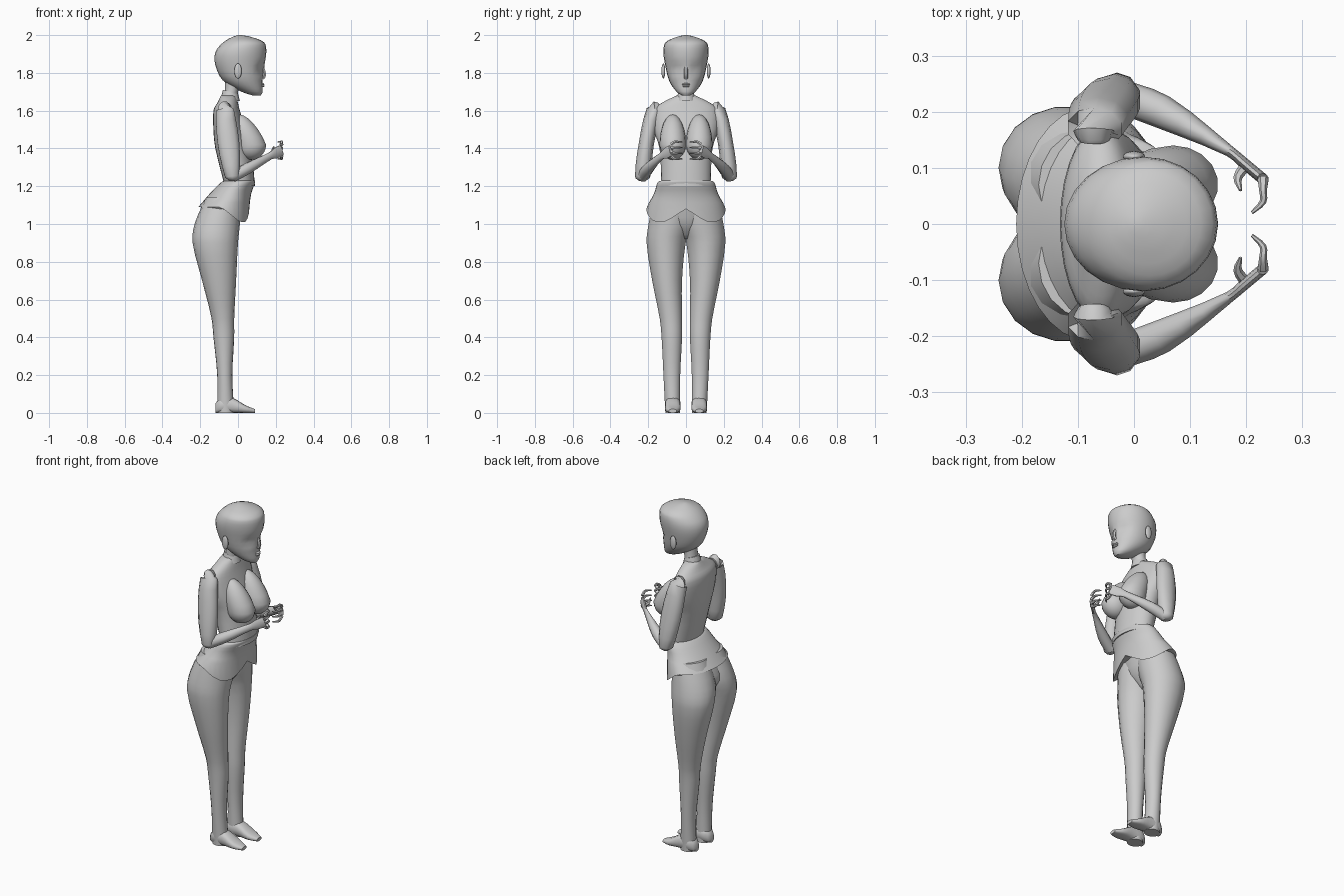
import bpy, bmesh, math
from mathutils import Vector

cube = bpy.data.objects.get("Cube")
if cube:
    bpy.data.objects.remove(cube)

clay = bpy.data.materials.new("clay_grey")
clay.use_nodes = True
grey = (.6, .6, .6, 1)
clay.diffuse_color = grey
clay.node_tree.nodes["Principled BSDF"].inputs["Base Color"].default_value = grey


def finish(name, bm):
    bmesh.ops.recalc_face_normals(bm, faces=bm.faces)
    mesh = bpy.data.meshes.new(name)
    bm.to_mesh(mesh)
    bm.free()
    mesh.materials.append(clay)
    part = bpy.data.objects.new(name, mesh)
    bpy.context.collection.objects.link(part)
    bpy.ops.object.select_all(action='DESELECT')
    part.select_set(True)
    bpy.context.view_layer.objects.active = part
    bpy.ops.object.shade_smooth_by_angle(angle=math.radians(50))


def spline(rows, steps=3):
    """Fill in extra rows on a smooth curve through the given ones."""
    rows = [Vector(row) for row in rows]
    last = len(rows) - 1
    tangents = []
    for i in range(last + 1):
        before, after = rows[max(i - 1, 0)], rows[min(i + 1, last)]
        length = (rows[i] - before).length + (after - rows[i]).length
        tangents.append((after - before) / length)
    filled = []
    for i in range(last):
        start, end = rows[i], rows[i + 1]
        span = (end - start).length
        for k in range(steps):
            t = k / steps
            ease = t * t * (3 - 2 * t)
            filled.append(start.lerp(end, ease)
                          + tangents[i] * span * t * (1 - t) ** 2
                          - tangents[i + 1] * span * t * t * (1 - t))
    return filled + [rows[last]]


def loft(name, rings, sides=16, power=2, shape=None, side=1):
    """Skin closed sections, each given as centre, half axis and half axis."""
    bm = bmesh.new()
    rows = []
    for centre, u, v in rings:
        row = []
        for i in range(sides):
            angle = math.tau * i / sides
            c, s = math.cos(angle), math.sin(angle)
            p = Vector(centre) + Vector(u) * math.copysign(abs(c) ** (2 / power), c) \
                + Vector(v) * math.copysign(abs(s) ** (2 / power), s)
            if shape:
                shape(p)
            row.append(bm.verts.new((p.x, p.y * side, p.z)))
        rows.append(row)
    for low, high in zip(rows, rows[1:]):
        for i in range(sides):
            j = (i + 1) % sides
            bm.faces.new((low[i], low[j], high[j], high[i]))
    bm.faces.new(rows[0])
    bm.faces.new(rows[-1])
    finish(name, bm)


def column(name, levels, **options):
    """Upright loft through levels of (height, back, front, inner, outer)."""
    rings = [(((back + front) / 2, (inner + outer) / 2, z),
              ((front - back) / 2, 0, 0), (0, (outer - inner) / 2, 0))
             for z, back, front, inner, outer in spline(levels)]
    loft(name, rings, **options)


def trunk(name, levels, **options):
    """Symmetric column through levels of (height, back, front, half width)."""
    column(name, [(z, back, front, -half, half) for z, back, front, half in levels],
           **options)


def limb(name, path, sides=10, side=1):
    """Tapered limb along (point, half thickness, half height)."""
    rows = spline([(*point, thick, tall) for point, thick, tall in path])
    rings = []
    for i, row in enumerate(rows):
        ahead, behind = rows[min(i + 1, len(rows) - 1)], rows[max(i - 1, 0)]
        along = (ahead - behind).to_3d().normalized()
        guide = Vector((1, 0, 0)) if abs(along.z) > .7 else Vector((0, 0, 1))
        up = (guide - along * guide.dot(along)).normalized()
        rings.append((row.to_3d(), along.cross(up) * row[3], up * row[4]))
    loft(name, rings, sides, side=side)


def ball(name, centre, size, side=1, shape=None):
    bm = bmesh.new()
    bmesh.ops.create_uvsphere(bm, u_segments=18, v_segments=12, radius=1)
    for vert in bm.verts:
        p = Vector([a * b for a, b in zip(vert.co, size)])
        if shape:
            shape(p)
        p += Vector(centre)
        vert.co = (p.x, p.y * side, p.z)
    finish(name, bm)


def clamp(value):
    return max(0, min(1, value))


# Head with shallow eye sockets
def press_eyes(p):
    distance = math.hypot(abs(p.y) - .05, p.z - 1.82)
    if p.x > .05:
        p.x -= .02 * clamp(1 - distance / .04)


trunk("head", [(1.68, .08, .12, .02), (1.7, .02, .13, .05), (1.76, -.08, .13, .09),
               (1.84, -.12, .14, .11), (1.91, -.12, .15, .12), (1.96, -.08, .14, .11),
               (1.99, -.03, .07, .05), (2, 0, .02, .01)],
      sides=24, shape=press_eyes)
limb("nose", [((.13, 0, 1.83), .01, .01), ((.14, 0, 1.79), .01, .01),
              ((.13, 0, 1.77), .01, .01)], sides=6)
for name, height in (("lower_lip", 1.73), ("upper_lip", 1.74)):
    ball(name, (.13, 0, height), (.01, .02, .006))

# Neck and tilted collar
trunk("neck", [(1.6, -.1, 0, .05), (1.7, -.07, 0, .04), (1.76, -.07, .03, .04)])
loft("collar", [((-.04, 0, z), (r, 0, -.01), (0, r, 0))
                for z, r in ((1.66, .05), (1.7, .04))])

# Fitted top
trunk("bodice", [(1.68, -.09, -.01, .05), (1.64, -.11, 0, .13), (1.6, -.13, .01, .17),
                 (1.5, -.13, .04, .17), (1.4, -.12, .07, .14), (1.2, -.07, .09, .13)],
      sides=28)


# Flared hem falling to two points in front
def drop_points(p):
    if p.z < 1.1:
        front = clamp((p.x + .09) / .1)
        p.z -= front * (.01 + .07 * clamp(abs(p.y) / .11))


trunk("hem", [(1.23, -.07, .09, .13), (1.22, -.09, .09, .15), (1.16, -.15, .07, .17),
              (1.09, -.21, .06, .21)], sides=32, shape=drop_points)

# Seat of the trousers between the legs
trunk("seat", [(.92, -.14, -.06, .03), (1, -.21, 0, .13), (1.12, -.17, .03, .15)])


# Breast drawn up into a slope towards the collarbone
def draw_up(p):
    if p.z > 0:
        p.z *= 2
        p.x -= p.z * .4


shoulder = Vector((-.07, .17, 1.6))
elbow = Vector((-.03, .23, 1.25))
wrist = Vector((.17, .13, 1.36))
knuckles = Vector((.23, .08, 1.39))
upper_arm = shoulder.lerp(elbow, .5) + Vector((0, .01, 0))
lower_arm = elbow.lerp(wrist, .4) + Vector((0, .01, 0))
palm = wrist.lerp(knuckles, .5)
inward = Vector((0, -.02, 0))

# Paired parts
for word, side in (("left", 1), ("right", -1)):
    column(word + "_leg",
           [(1.14, -.17, .02, -.03, .17), (1, -.23, .01, -.03, .2), (.9, -.24, 0, 0, .21),
            (.7, -.19, -.01, .02, .18), (.5, -.14, -.02, .02, .14),
            (.4, -.13, -.02, .02, .13), (.2, -.11, -.03, .03, .12),
            (0, -.11, -.02, .03, .11)], sides=18, side=side)
    foot = spline([(-.12, .02, .05), (-.09, .04, .08), (-.03, .04, .08),
                   (.04, .04, .04), (.09, .02, .02)])
    loft(word + "_foot", [((x, .07, tall / 2), (0, wide, 0), (0, 0, tall / 2))
                          for x, wide, tall in foot], power=2.6, side=side)
    ball(word + "_breast", (.07, .07, 1.42), (.08, .07, .08), side, draw_up)
    ball(word + "_ear", (0, .12, 1.81), (.02, .01, .04), side)
    limb(word + "_upper_arm",
         [(shoulder - inward * -1, .03, .04), (shoulder, .04, .05), (upper_arm, .04, .06),
          (elbow, .04, .04), (elbow - Vector((0, 0, .02)), .02, .02)], side=side)
    limb(word + "_forearm",
         [(elbow, .03, .03), (lower_arm, .03, .03), (wrist, .01, .02),
          (palm, .01, .03), (knuckles, .01, .03)], side=side)

    # Curled fingers fan out from the knuckles
    for k in range(4):
        fan = Vector((0, 0, (k - 1.5) * .01))
        root = knuckles + fan * 2
        limb(word + "_finger_" + str(k + 1),
             [(root, .01, .01), (root + inward + fan, .007, .008),
              (root + inward * 2 + fan, .006, .006),
              (root + inward * 3 + fan - Vector((.02, 0, 0)), .003, .003)],
             sides=6, side=side)
    thumb_tip = Vector((.19, .06, 1.41))
    thumb_bend = palm.lerp(thumb_tip, .5) - Vector((.01, 0, 0))
    limb(word + "_thumb", [(palm, .01, .01), (thumb_bend, .008, .008),
                           (thumb_tip, .003, .003)], sides=6, side=side)
